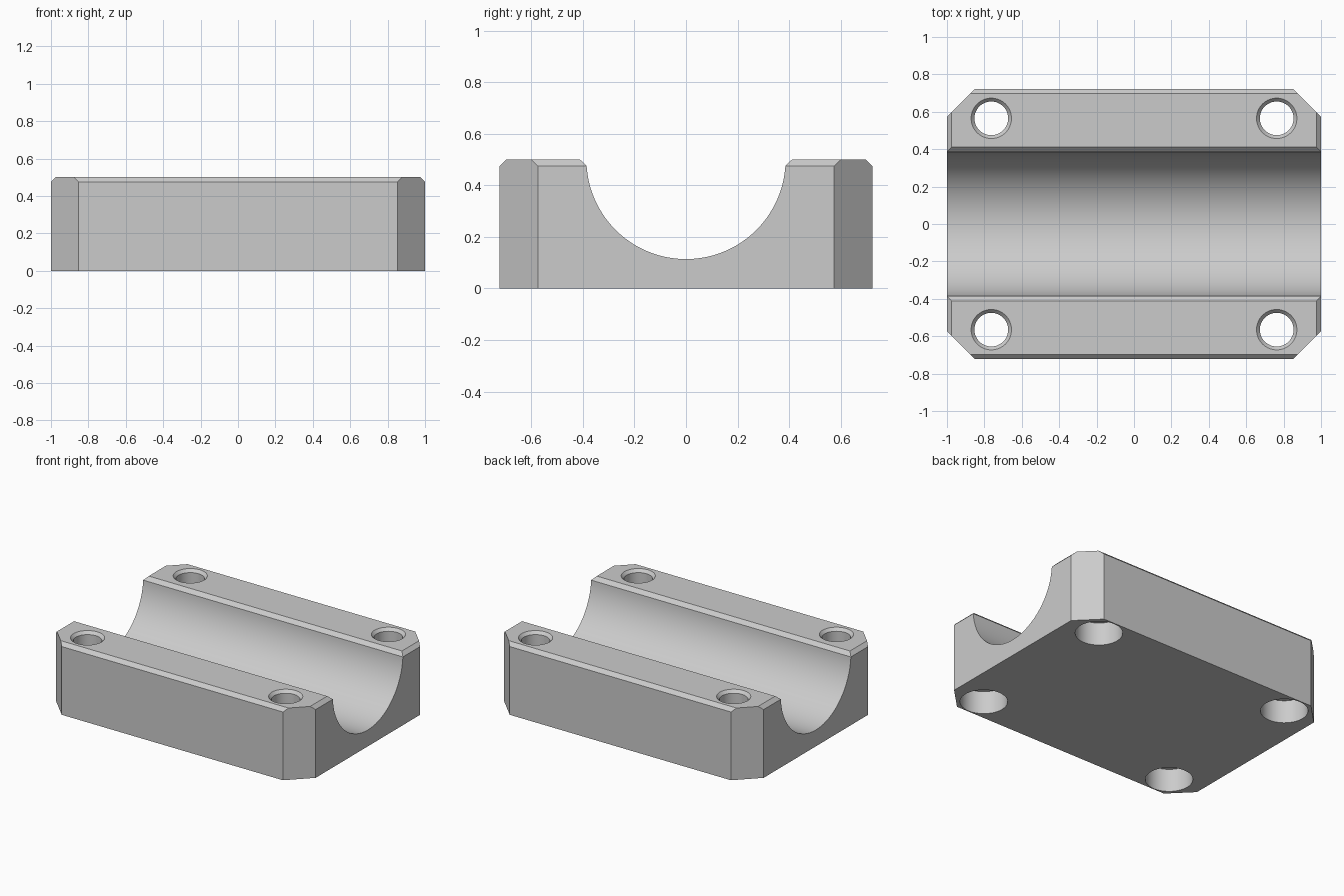
import bpy, bmesh, math
from mathutils import Vector

if "Cube" in bpy.data.objects:
    bpy.data.objects.remove(bpy.data.objects["Cube"], do_unlink=True)

LENGTH, HALF_W, HEIGHT = 1.0, 0.722, 0.5
CHAMFER, CORNER = 0.025, 0.148
GROOVE_R = 0.386

grey = bpy.data.materials.new("plain grey")
grey.use_nodes = True
COLOUR = (0.6, 0.6, 0.6, 1)
grey.diffuse_color = COLOUR
grey.node_tree.nodes["Principled BSDF"].inputs["Base Color"].default_value = COLOUR


def finish(name, bm):
    bmesh.ops.recalc_face_normals(bm, faces=bm.faces)
    mesh = bpy.data.meshes.new(name)
    bm.to_mesh(mesh)
    bm.free()
    mesh.materials.append(grey)
    obj = bpy.data.objects.new(name, mesh)
    bpy.context.collection.objects.link(obj)
    return obj


def prism(name, points, axis, start, end):
    """Extrude a closed 2D outline along x, y or z."""
    place = {"x": lambda a, b: (start, a, b),
             "y": lambda a, b: (a, start, b),
             "z": lambda a, b: (a, b, start)}[axis]
    bm = bmesh.new()
    face = bm.faces.new([bm.verts.new(place(a, b)) for a, b in points])
    new = bmesh.ops.extrude_face_region(bm, geom=[face])["geom"]
    move = Vector([end - start if c == axis else 0 for c in "xyz"])
    bmesh.ops.translate(bm, vec=move, verts=[g for g in new if isinstance(g, bmesh.types.BMVert)])
    return finish(name, bm)


def lathe(name, profile, x, y, sides=64):
    """Stack rings of (radius, z) into a closed turned solid."""
    bm = bmesh.new()
    rings = []
    for r, z in profile:
        rings.append([bm.verts.new((x + r * math.cos(math.tau * i / sides),
                                    y + r * math.sin(math.tau * i / sides), z))
                      for i in range(sides)])
    for low, high in zip(rings, rings[1:]):
        for i in range(sides):
            j = (i + 1) % sides
            bm.faces.new((low[i], low[j], high[j], high[i]))
    bm.faces.new(rings[0])
    bm.faces.new(rings[-1])
    return finish(name, bm)


def combine(target, tool, operation):
    mod = target.modifiers.new(operation, "BOOLEAN")
    mod.operation, mod.object, mod.solver = operation, tool, "EXACT"
    bpy.context.view_layer.objects.active = target
    bpy.ops.object.modifier_apply(modifier=mod.name)
    bpy.data.objects.remove(tool, do_unlink=True)


# Block cross-section: chamfered shoulders around a half-round groove
shoulder = HEIGHT - CHAMFER
right = [(HALF_W, 0), (HALF_W, shoulder), (HALF_W - CHAMFER, HEIGHT), (GROOVE_R + CHAMFER, HEIGHT)]
dip = math.asin(CHAMFER / GROOVE_R)
steps = 64
arc = []
for i in range(steps + 1):
    a = -dip - (math.pi - 2 * dip) * i / steps
    arc.append((GROOVE_R * math.cos(a), HEIGHT + GROOVE_R * math.sin(a)))
left = [(-y, z) for y, z in reversed(right)]
block = prism("clamp_block", right + arc + left, "x", -LENGTH, LENGTH)

# Chamfered top edges at both ends
end = [(LENGTH, -1), (LENGTH, shoulder), (LENGTH - CHAMFER * 2, HEIGHT + CHAMFER)]
side = end + [(-x, z) for x, z in reversed(end)]
combine(block, prism("end_chamfer", side, "y", -2, 2), "INTERSECT")

# Diagonal vertical corners
for sx in (-1, 1):
    for sy in (-1, 1):
        tip = [(LENGTH - CORNER - 0.1, HALF_W + 0.1), (LENGTH + 0.1, HALF_W - CORNER - 0.1),
               (LENGTH + 0.1, HALF_W + 0.1)]
        combine(block, prism("corner_cut", [(x * sx, y * sy) for x, y in tip], "z", -1, 1), "DIFFERENCE")

# Bolt holes: wide counterbore below, narrow shaft, countersunk rim on top
bolt = [(0.15, -0.1), (0.15, 0.16), (0.09, 0.16), (0.09, 0.48), (0.108, HEIGHT), (0.108, 0.6)]
for sx in (-1, 1):
    for sy in (-1, 1):
        combine(block, lathe("bolt_hole", bolt, 0.763 * sx, 0.565 * sy), "DIFFERENCE")

# Smooth the round walls, keep the machined edges crisp
bpy.ops.object.select_all(action="DESELECT")
block.select_set(True)
bpy.context.view_layer.objects.active = block
bpy.ops.object.shade_smooth_by_angle(angle=math.radians(25))
